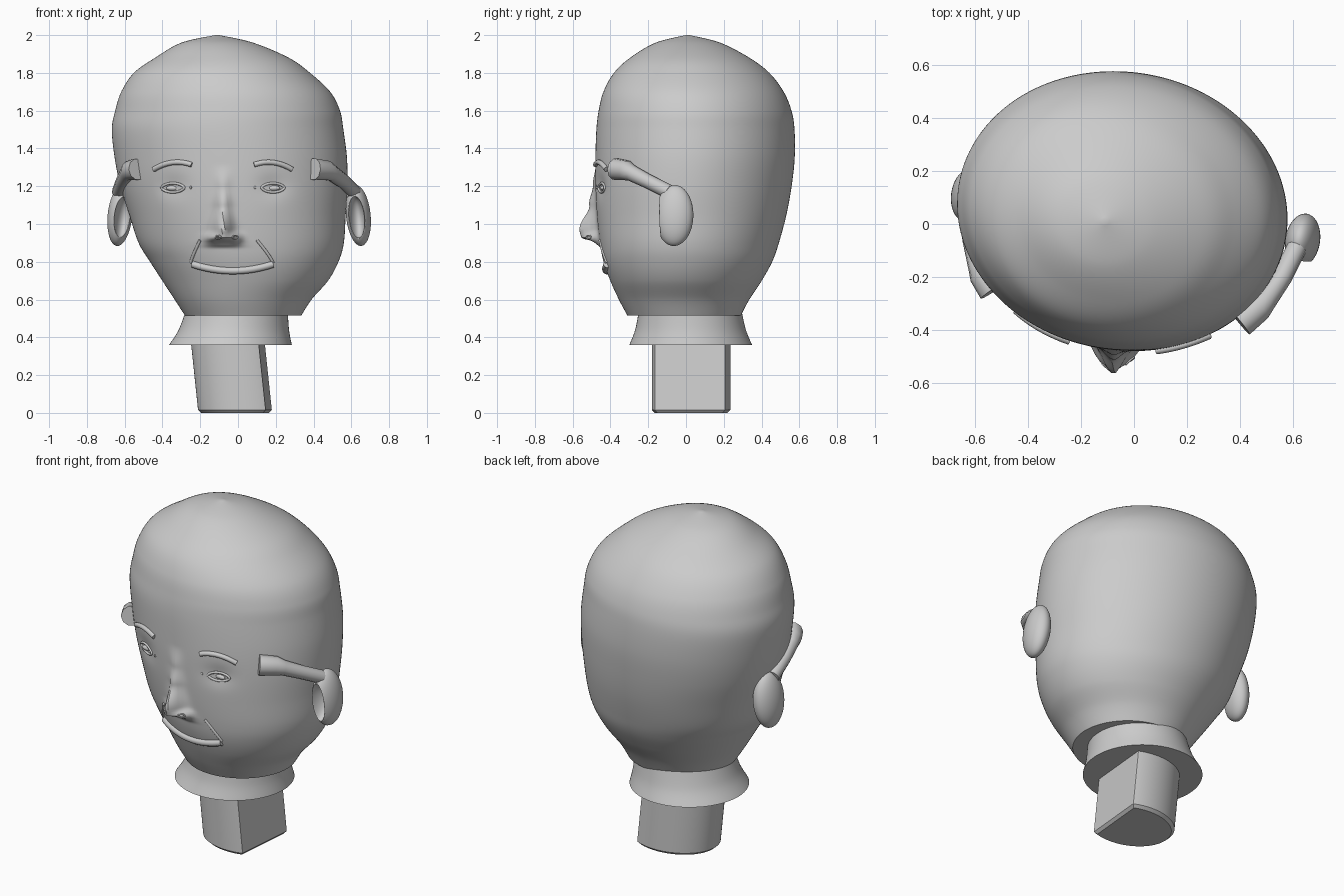
import bpy, bmesh, math
from mathutils import Vector, Matrix
from mathutils.bvhtree import BVHTree

cube = bpy.data.objects.get("Cube")
if cube:
    bpy.data.objects.remove(cube, do_unlink=True)

grey = bpy.data.materials.new("plain grey")
grey.use_nodes = True
grey.diffuse_color = (0.6, 0.6, 0.6, 1)
grey.node_tree.nodes["Principled BSDF"].inputs["Base Color"].default_value = (0.6, 0.6, 0.6, 1)

YAW = math.radians(-9)


def select(ob):
    bpy.ops.object.select_all(action='DESELECT')
    ob.select_set(True)
    bpy.context.view_layer.objects.active = ob


def finish(name, bm, angle=35):
    bmesh.ops.recalc_face_normals(bm, faces=bm.faces)
    me = bpy.data.meshes.new(name)
    bm.to_mesh(me)
    bm.free()
    ob = bpy.data.objects.new(name, me)
    bpy.context.collection.objects.link(ob)
    me.materials.append(grey)
    select(ob)
    bpy.ops.object.shade_smooth_by_angle(angle=math.radians(angle))
    return ob


def loft(rings):
    """Closed skin over rings of points."""
    bm = bmesh.new()
    loops = [[bm.verts.new(p) for p in ring] for ring in rings]
    n = len(loops[0])
    for a, b in zip(loops, loops[1:]):
        for i in range(n):
            j = (i + 1) % n
            bm.faces.new((a[i], a[j], b[j], b[i]))
    bm.faces.new(loops[0])
    bm.faces.new(loops[-1])
    return bm


def ellipse(z, cx, rx, cy, ry, n=64, yaw=0.0):
    pts = []
    for i in range(n):
        t = 2 * math.pi * i / n
        x, y = rx * math.cos(t), ry * math.sin(t)
        pts.append(Vector((cx + x * math.cos(yaw) - y * math.sin(yaw),
                           cy + x * math.sin(yaw) + y * math.cos(yaw), z)))
    return pts


def smooth_rows(rows, steps):
    """Catmull-Rom blend between profile rows."""
    out = []
    for k in range(len(rows) - 1):
        p0, p1, p2 = rows[max(k - 1, 0)], rows[k], rows[k + 1]
        p3 = rows[min(k + 2, len(rows) - 1)]
        for s in range(steps):
            t = s / steps
            out.append([b + t / 2 * (c - a + t * (2 * a - 5 * b + 4 * c - d + t * (3 * (b - c) + d - a)))
                        for a, b, c, d in zip(p0, p1, p2, p3)])
    return out + [rows[-1]]


def ramp(z, table):
    for (z0, *a), (z1, *b) in zip(table, table[1:]):
        if z0 <= z <= z1:
            t = (z - z0) / (z1 - z0)
            t = t * t * (3 - 2 * t)
            return [u + (v - u) * t for u, v in zip(a, b)]
    return [0.0, 0.05]


# Head: height, centre x, half width, centre y, half depth
head_rows = [
    (.515, .027, .308, -.01, .30), (.6, .027, .363, -.01, .345),
    (.7, .038, .44, 0, .40), (.8, .033, .50, .01, .445),
    (.9, .017, .545, .018, .472), (1.05, -.003, .575, .03, .50),
    (1.2, -.022, .603, .04, .517), (1.35, -.038, .617, .048, .525),
    (1.5, -.055, .615, .05, .522), (1.6, -.055, .597, .048, .508),
    (1.7, -.065, .555, .04, .475), (1.8, -.085, .468, .03, .41),
    (1.88, -.085, .355, .02, .315), (1.96, -.11, .19, .01, .17),
    (2.0, -.11, .01, .01, .01)]
# Nose: height, forward reach, half width
nose = [(.87, 0, .09), (.90, .03, .08), (.93, .105, .062), (.965, .112, .05),
        (1.10, .045, .04), (1.20, .02, .035), (1.32, 0, .04)]
EYES = (-.345, .185)
rings = []
for row in smooth_rows(head_rows, 14):
    ring = ellipse(*row, n=200, yaw=YAW)
    for p in ring:
        if p.y < -.2:
            reach, w = ramp(p.z, nose)
            p.y -= reach * math.exp(-((p.x + .08) / w) ** 2)
            # nostril wings
            p.y -= .03 * sum(math.exp(-((p.x + .075 - s) / .03) ** 2 - ((p.z - .925) / .028) ** 2)
                             for s in (-.065, .065))
            for ex in EYES:
                p.y += .014 * math.exp(-((p.x - ex) / .08) ** 2 - ((p.z - 1.2) / .06) ** 2)
    rings.append(ring)
bm = loft(rings)
bm.normal_update()
tree = BVHTree.FromBMesh(bm)
finish("head", bm, 45)


def on_face(x, z, lift=0.0):
    hit = tree.ray_cast(Vector((x, -2, z)), Vector((0, 1, 0)))[0]
    return (hit or Vector((x, -.4, z))) + Vector((0, -lift, 0))


def tube(name, pts, radius, cyclic=False, scales=None):
    cu = bpy.data.curves.new(name, 'CURVE')
    cu.dimensions = '3D'
    cu.bevel_depth = radius
    cu.bevel_resolution = 3
    cu.use_fill_caps = True
    cu.resolution_u = 4
    sp = cu.splines.new('POLY')
    sp.points.add(len(pts) - 1)
    for i, p in enumerate(pts):
        sp.points[i].co = (*p, 1)
        sp.points[i].radius = scales[i] if scales else 1
    sp.use_cyclic_u = cyclic
    ob = bpy.data.objects.new(name, cu)
    bpy.context.collection.objects.link(ob)
    cu.materials.append(grey)
    select(ob)
    bpy.ops.object.convert(target='MESH')
    bpy.ops.object.shade_smooth_by_angle(angle=math.radians(50))
    return ob


def ellipsoid(name, centre, radii, turn=0.0, tilt=0.0):
    bm = bmesh.new()
    m = (Matrix.Translation(centre) @ Matrix.Rotation(turn, 4, 'Z')
         @ Matrix.Rotation(tilt, 4, 'Y') @ Matrix.Diagonal((*radii, 1)))
    bmesh.ops.create_uvsphere(bm, u_segments=40, v_segments=24, radius=1, matrix=m)
    return finish(name, bm, 60)


# Eyes, brows and tear ducts
for side, ex, inner in (("right", EYES[0], 1), ("left", EYES[1], -1)):
    rim = []
    for i in range(28):
        t = 2 * math.pi * i / 28
        rim.append(on_face(ex + .06 * math.cos(t), 1.192 + .024 * math.sin(t) * abs(math.sin(t)) ** .3, .002))
    tube(side + "_eyelids", rim, .007, True)
    ellipsoid(side + "_eyeball", on_face(ex, 1.19, -.004), (.038, .014, .014), YAW)
    ellipsoid(side + "_tear_duct", on_face(ex + inner * .095, 1.193), (.006, .006, .008))
    brow = [on_face(ex + .1 * s / 8, 1.327 - .024 * (s / 8 - inner * .25) ** 2, .004) for s in range(-8, 9)]
    tube(side + "_brow", brow, .014)

# Mouth and cheek creases
mouth = [on_face(-.027 + .212 * s / 12, .752 + .035 * (s / 12) ** 2, .002) for s in range(-12, 13)]
tube("mouth", mouth, .019)
for side, x0, x1 in (("right", -.25, -.2), ("left", .185, .1)):
    crease = [on_face(x0 + (x1 - x0) * (s / 8) ** 1.2, .795 + .12 * s / 8) for s in range(9)]
    tube(side + "_cheek_crease", crease, .008)

# Nostrils
for side, x in (("right", -.105), ("left", -.015)):
    rim = [on_face(x + .015 * math.cos(t * .524), .93 + .009 * math.sin(t * .524), .001) for t in range(12)]
    tube(side + "_nostril", rim, .004, True)

# Ears: hollowed shells opening forward
for side, c, s in (("left", Vector((.637, -.062, 1.045)), 1), ("right", Vector((-.625, .11, 1.045)), -1)):
    ear = ellipsoid(side + "_ear", c, (.064, .102, .162), YAW, -s * .1)
    cutter = ellipsoid(side + "_ear_hollow", c + Vector((-.012 * s, -.1, -.01)), (.043, .09, .115), YAW, -s * .1)
    mod = ear.modifiers.new("hollow", 'BOOLEAN')
    mod.object = cutter
    mod.solver = 'EXACT'
    select(ear)
    bpy.ops.object.modifier_apply(modifier=mod.name)
    bpy.data.objects.remove(cutter, do_unlink=True)

# Temple arms: half sunk rods running back to the ears
arms = {"left": [(.40, -.372, 1.29), (.47, -.315, 1.283), (.50, -.285, 1.268), (.56, -.2, 1.225), (.615, -.09, 1.17)],
        "right": [(-.53, -.25, 1.29), (-.57, -.19, 1.283), (-.585, -.16, 1.268), (-.61, -.06, 1.225), (-.63, .08, 1.17)]}
for side, pts in arms.items():
    tube(side + "_temple_arm", pts, .045, scales=(1.3, 1.2, .95, .85, .85))

# Collar: flared skirt under the head
collar = smooth_rows([(.36, -.04, .325, .025, .325), (.44, -.022, .292, .024, .293),
                      (.55, -.005, .268, .022, .27)], 6)
finish("collar", loft([ellipse(*r, n=96) for r in collar]))

# Neck post: leaning oval with one flat side and a bevelled foot
post = []
for z, inset in ((0, .016), (.016, 0), (.4, 0)):
    ring = ellipse(z, .05, .26 - inset, .027, .208 - inset, n=96)
    for p in ring:
        p.x = min(p.x, .165 - inset + .09 * (p.y - .027))
        p.x -= .105 * z
    post.append(ring)
finish("neck_post", loft(post), 20)
